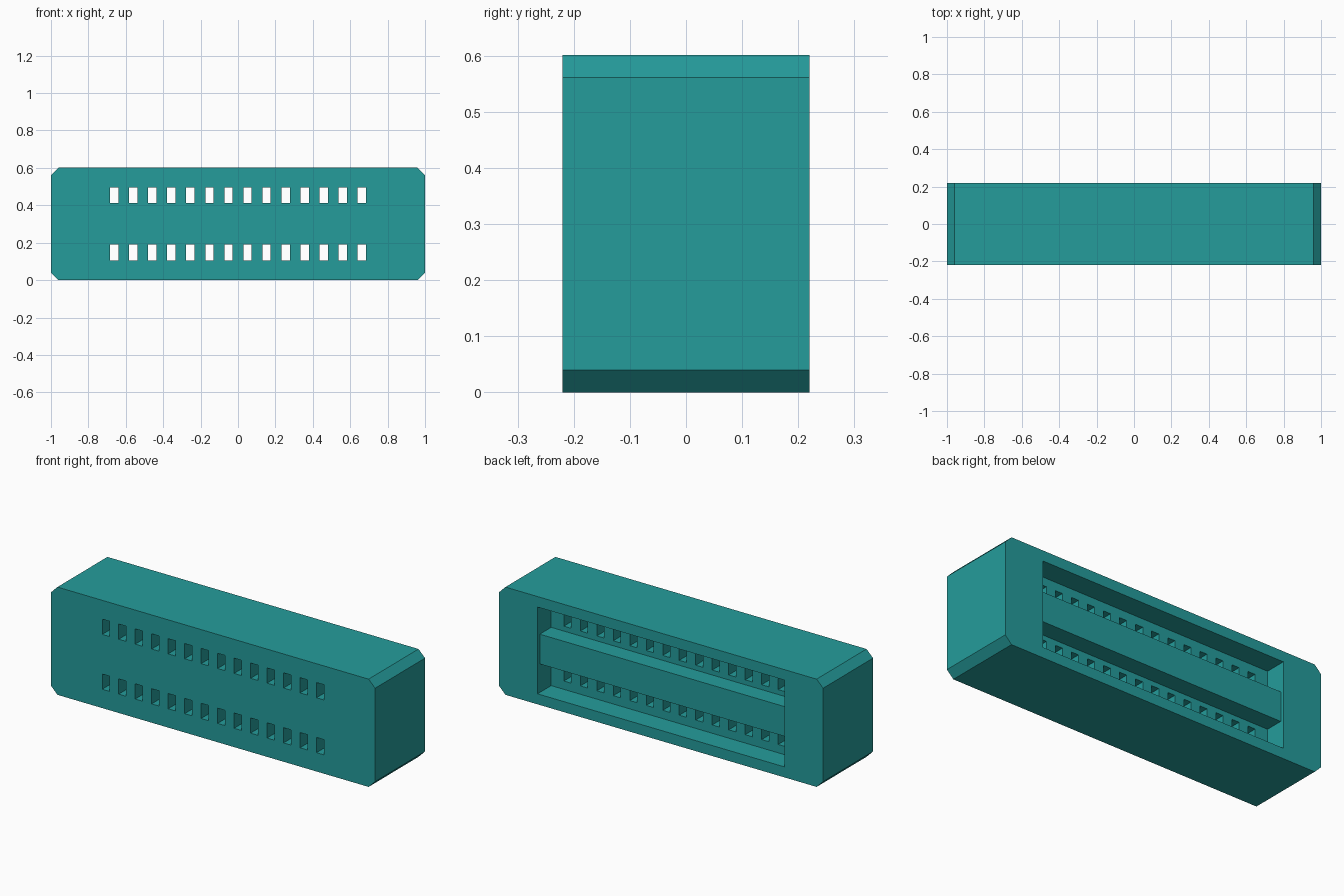
import bpy, bmesh
from mathutils import Vector

cube = bpy.data.objects.get("Cube")
if cube:
    bpy.data.objects.remove(cube, do_unlink=True)

# Overall sizes
W, D, H, CHAMFER = 1.0, 0.22, 0.601, 0.04
MID = H / 2

teal = bpy.data.materials.new("teal plastic")
teal.use_nodes = True
colour = (0.018, 0.335, 0.33, 1.0)
teal.diffuse_color = colour
bsdf = next(n for n in teal.node_tree.nodes if n.type == 'BSDF_PRINCIPLED')
bsdf.inputs["Base Color"].default_value = colour
bsdf.inputs["Roughness"].default_value = 0.6


def add_prism(bm, points, offset):
    """Extrude a closed 3D outline along offset into a solid."""
    face = bm.faces.new([bm.verts.new(p) for p in points])
    extruded = bmesh.ops.extrude_face_region(bm, geom=[face], use_keep_orig=True)
    verts = [g for g in extruded["geom"] if isinstance(g, bmesh.types.BMVert)]
    bmesh.ops.translate(bm, vec=Vector(offset), verts=verts)


def make_object(name, prisms):
    bm = bmesh.new()
    for points, offset in prisms:
        add_prism(bm, points, offset)
    bmesh.ops.recalc_face_normals(bm, faces=bm.faces[:])
    mesh = bpy.data.meshes.new(name)
    bm.to_mesh(mesh)
    bm.free()
    mesh.materials.append(teal)
    obj = bpy.data.objects.new(name, mesh)
    bpy.context.collection.objects.link(obj)
    return obj


# Housing block with four chamfered long edges
c = CHAMFER
outline = [(-W + c, 0), (W - c, 0), (W, c), (W, H - c),
           (W - c, H), (-W + c, H), (-W, H - c), (-W, c)]
housing = make_object("connector_housing",
                      [([(x, -D, z) for x, z in outline], (0, 2 * D, 0))])

# Back socket: E-shaped section that leaves a centre tongue standing
SOCKET_X, FLOOR_Y, TONGUE_Y = 0.762, 0.10, 0.20
HALF_SOCKET, HALF_TONGUE = 0.242, 0.083
section = [(D + 0.1, -HALF_SOCKET), (D + 0.1, HALF_SOCKET),
           (FLOOR_Y, HALF_SOCKET), (FLOOR_Y, HALF_TONGUE),
           (TONGUE_Y, HALF_TONGUE), (TONGUE_Y, -HALF_TONGUE),
           (FLOOR_Y, -HALF_TONGUE), (FLOOR_Y, -HALF_SOCKET)]
socket_cutter = make_object("socket_cutter", [
    ([(-SOCKET_X, y, MID + z) for y, z in section], (2 * SOCKET_X, 0, 0))])

# Two rows of contact slots running from the front into the socket
SLOTS, PITCH, SLOT_W, SLOT_H, ROW = 14, 0.1017, 0.045, 0.085, 0.153
slots = []
for side in (-1, 1):
    for i in range(SLOTS):
        x = (i - (SLOTS - 1) / 2) * PITCH
        z = MID + side * ROW
        w, h = SLOT_W / 2, SLOT_H / 2
        rect = [(x - w, z - h), (x + w, z - h), (x + w, z + h), (x - w, z + h)]
        slots.append(([(px, -D - 0.1, pz) for px, pz in rect],
                      (0, D + 0.1 + FLOOR_Y + 0.04, 0)))
slot_cutter = make_object("slot_cutter", slots)

# Cut the openings, then discard the cutters
bpy.context.view_layer.objects.active = housing
for cutter in (socket_cutter, slot_cutter):
    cutter.hide_render = True
    mod = housing.modifiers.new(cutter.name, 'BOOLEAN')
    mod.operation = 'DIFFERENCE'
    mod.solver = 'EXACT'
    mod.object = cutter
    bpy.ops.object.modifier_apply(modifier=mod.name)
    bpy.data.objects.remove(cutter, do_unlink=True)
